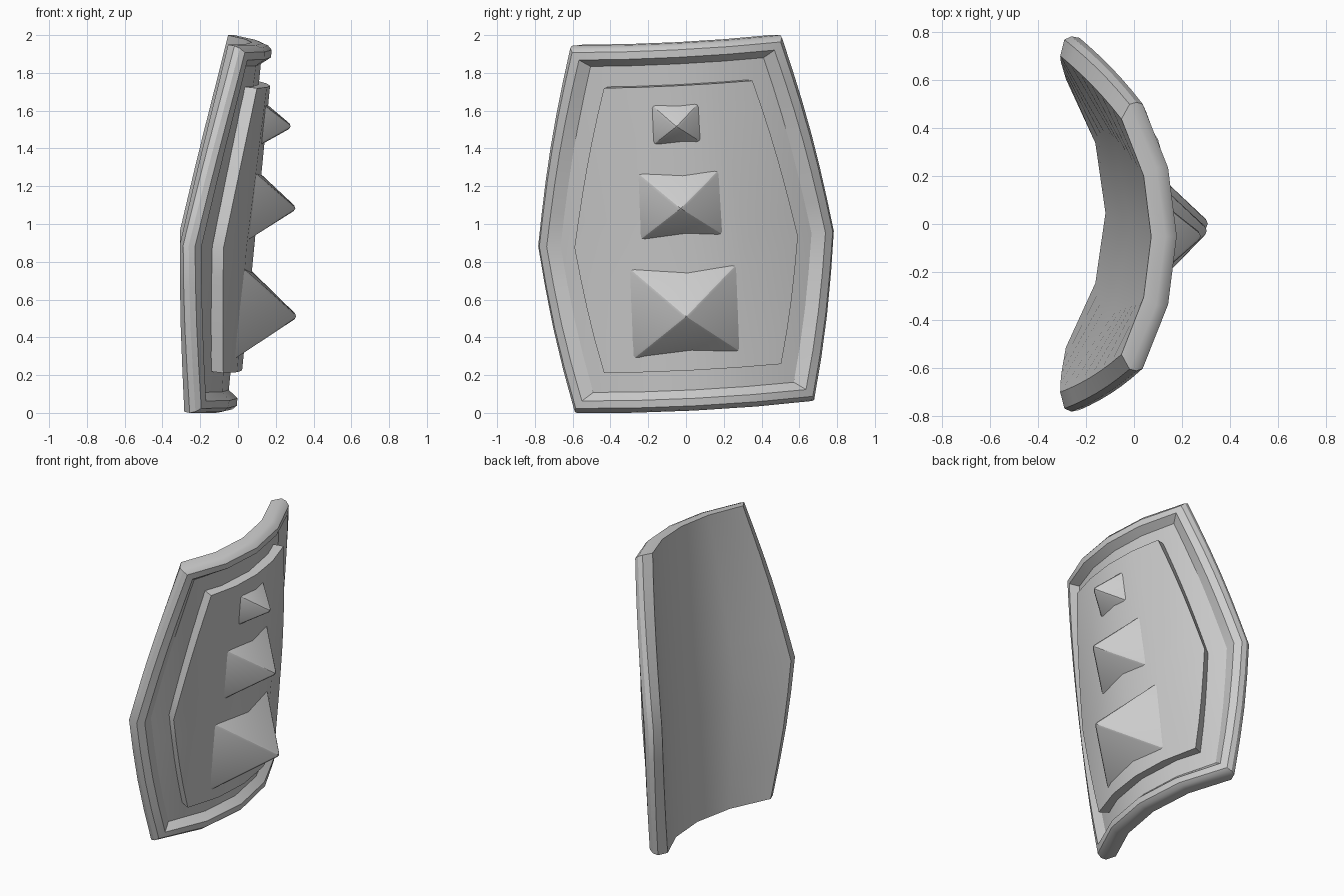
import bpy, bmesh
from math import sin, cos, pi, radians
from mathutils import Matrix, Vector

if "Cube" in bpy.data.objects:
    bpy.data.objects.remove(bpy.data.objects["Cube"])

BACK_R = 1.03            # radius of the curved back
HALF_H = 0.978           # half height of the shield
MID_V = -0.09            # height of the widest point
COLS, ROWS_LOW, ROWS_UP = 4, 4, 6

# Lean and roll of the whole shield
PLACE = (Matrix.Translation((-0.025, 0, 1.005))
         @ Matrix.Rotation(radians(2.9), 4, 'X')
         @ Matrix.Rotation(radians(5.6), 4, 'Y'))


def half_angle(v):
    """Half width of the outline, in degrees round the bend."""
    if v > MID_V:
        t, end = (v - MID_V) / (HALF_H - MID_V), 30.5
    else:
        t, end = (MID_V - v) / (HALF_H + MID_V), 35
    return 45 + (end - 45) * t + 0.9 * sin(pi * min(t, 1))


def point(row, col, inset_v, inset_a, r):
    lo, hi = -HALF_H + inset_v, HALF_H - inset_v
    if row <= ROWS_LOW:
        v = lo + (MID_V - lo) * row / ROWS_LOW
    else:
        v = MID_V + (hi - MID_V) * (row - ROWS_LOW) / ROWS_UP
    a = radians((half_angle(v) - inset_a) * (2 * col / COLS - 1))
    return Vector((r * cos(a) - BACK_R, r * sin(a), v))


def finish(name, bm):
    bmesh.ops.recalc_face_normals(bm, faces=bm.faces)
    bm.transform(PLACE)
    mesh = bpy.data.meshes.new(name)
    bm.to_mesh(mesh)
    bm.free()
    ob = bpy.data.objects.new(name, mesh)
    bpy.context.collection.objects.link(ob)
    bpy.ops.object.select_all(action='DESELECT')
    ob.select_set(True)
    bpy.context.view_layer.objects.active = ob
    bpy.ops.object.shade_smooth_by_angle(angle=radians(30))
    return ob


def bent_slab(name, profile):
    """Curved slab: full grids at both ends of the profile, rings between."""
    bm = bmesh.new()
    nr = ROWS_LOW + ROWS_UP
    border = ([(0, c) for c in range(COLS)] + [(r, COLS) for r in range(nr)]
              + [(nr, c) for c in range(COLS, 0, -1)] + [(r, 0) for r in range(nr, 0, -1)])
    layers = []
    for i, p in enumerate(profile):
        full = i in (0, len(profile) - 1)
        keys = [(r, c) for r in range(nr + 1) for c in range(COLS + 1)] if full else border
        g = {k: bm.verts.new(point(*k, *p)) for k in keys}
        if full:
            for r in range(nr):
                for c in range(COLS):
                    bm.faces.new((g[r, c], g[r, c + 1], g[r + 1, c + 1], g[r + 1, c]))
        layers.append(g)
    for a, b in zip(layers, layers[1:]):
        for k, m in zip(border, border[1:] + border[:1]):
            bm.faces.new((a[k], a[m], b[m], b[k]))
    return finish(name, bm)


def spike(name, v, half_w, half_h, height):
    bm = bmesh.new()
    front = 1.15 - BACK_R
    base = front - half_w ** 2 / 2.3 - 0.02
    corners = [bm.verts.new((base, -0.02 + su * half_w * 1.07, v + sv * half_h * 1.07))
               for su, sv in ((-1, -1), (1, -1), (1, 1), (-1, 1))]
    tip = bm.verts.new((front + height + 0.015, -0.02, v))
    bm.faces.new(corners)
    for i in range(4):
        bm.faces.new((corners[i], corners[(i + 1) % 4], tip))
    # soften the ridges and the tip
    bmesh.ops.bevel(bm, geom=list(tip.link_edges), offset=0.015, segments=2,
                    profile=0.5, affect='EDGES')
    return finish(name, bm)


# Shield body with raised rounded rim and recessed field
parts = [bent_slab("shield_body", [
    (0, 2, BACK_R), (0, 0, 1.09), (0.01, 0.6, 1.12), (0.03, 2, 1.14),
    (0.07, 4.6, 1.14), (0.11, 7.4, 1.09)])]

# Raised centre panel
parts.append(bent_slab("front_panel", [(0.22, 14, 1.08), (0.22, 14, 1.15)]))

# Three pyramid spikes growing towards the bottom
parts += [spike("spike_top", 0.555, 0.125, 0.105, 0.13),
          spike("spike_middle", 0.125, 0.21, 0.17, 0.195),
          spike("spike_bottom", -0.445, 0.275, 0.23, 0.255)]

# Centre the model and rest it on the ground
pts = [v.co for o in parts for v in o.data.vertices]
lo = [min(p[i] for p in pts) for i in range(3)]
hi = [max(p[i] for p in pts) for i in range(3)]
shift = Vector((-(lo[0] + hi[0]) / 2, -(lo[1] + hi[1]) / 2, -lo[2]))
for o in parts:
    o.data.transform(Matrix.Translation(shift))
